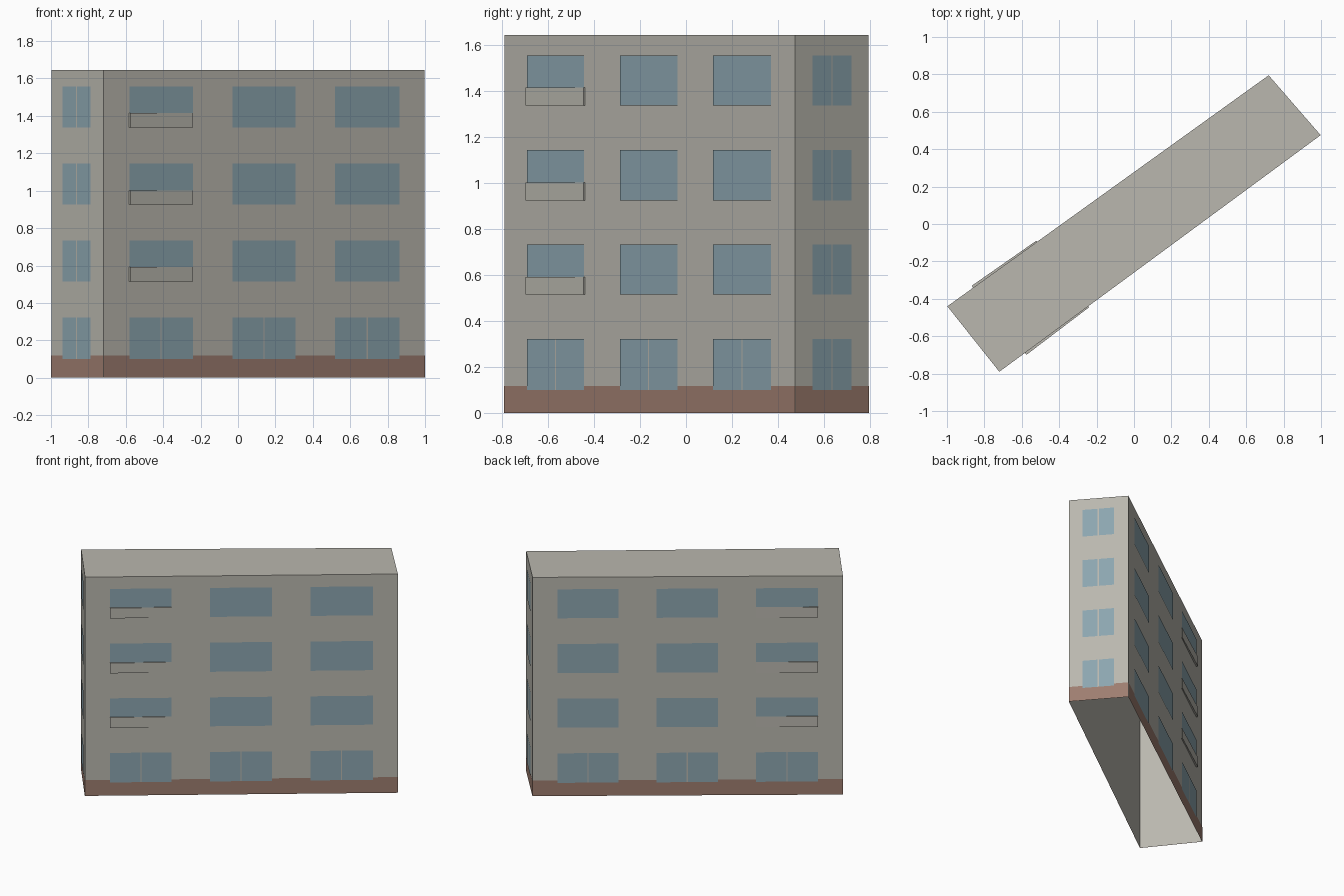
import bpy, bmesh
from mathutils import Vector

if "Cube" in bpy.data.objects:
    bpy.data.objects.remove(bpy.data.objects["Cube"])


def material(name, srgb):
    rgba = [(c / 255) ** 2.2 for c in srgb] + [1]
    m = bpy.data.materials.new(name)
    m.use_nodes = True
    m.diffuse_color = rgba
    bsdf = next(n for n in m.node_tree.nodes if n.type == "BSDF_PRINCIPLED")
    bsdf.inputs["Base Color"].default_value = rgba
    return m


plaster = material("grey plaster", (184, 182, 173))
glass = material("blue glass", (139, 164, 174))
brick = material("brown plinth", (156, 124, 111))

HEIGHT = 1.645
PLINTH = 0.118
A, B, C, D = [Vector(p) for p in
              ((-0.998, -0.44, 0), (-0.72, -0.79, 0), (0.998, 0.475, 0), (0.72, 0.795, 0))]
FLOORS = [(0.1, 0.322), (0.515, 0.733), (0.925, 1.145), (1.338, 1.556)]
BAYS = [(0.08, 0.277), (0.4, 0.597), (0.72, 0.92)]
GLASS_OUT = 0.004


class Facade:
    """Places points on a wall by fraction along it, height and distance out."""

    def __init__(self, start, end):
        self.start, self.run = start, end - start
        self.out = Vector((self.run.y, -self.run.x, 0)).normalized()

    def at(self, u, z, d=0.0):
        return self.start + self.run * u + self.out * d + Vector((0, 0, z))


def make(name, mat, quads):
    bm = bmesh.new()
    for q in quads:
        bm.faces.new([bm.verts.new(p) for p in q])
    bmesh.ops.remove_doubles(bm, verts=bm.verts, dist=0.0001)
    mesh = bpy.data.meshes.new(name)
    bm.to_mesh(mesh)
    bm.free()
    mesh.materials.append(mat)
    obj = bpy.data.objects.new(name, mesh)
    bpy.context.collection.objects.link(obj)
    return obj


def plate(f, u0, u1, z0, z1, d):
    return [f.at(u0, z0, d), f.at(u1, z0, d), f.at(u1, z1, d), f.at(u0, z1, d)]


def wedge(f, u0, u1, z0, z1, d0, d1):
    """Shallow balcony parapet with front, top, underside and ends."""
    back = [f.at(u0, z0), f.at(u1, z0), f.at(u1, z1), f.at(u0, z1)]
    front = [f.at(u0, z0, d0), f.at(u1, z0, d1), f.at(u1, z1, d1), f.at(u0, z1, d0)]
    sides = [[back[i], back[(i + 1) % 4], front[(i + 1) % 4], front[i]] for i in range(4)]
    return [front] + sides


facades = {"right_end": Facade(A, B), "front": Facade(B, C),
           "left_end": Facade(C, D), "back": Facade(D, A)}

# Building shell, open underneath
top = Vector((0, 0, HEIGHT))
make("walls_and_roof", plaster,
     [plate(f, 0, 1, 0, HEIGHT, 0) for f in facades.values()]
     + [[p + top for p in (A, B, C, D)]])

for side, f in facades.items():
    is_end = side.endswith("end")
    # Plinth band
    make(side + "_plinth", brick, [plate(f, 0, 1, 0, PLINTH, 0.002)])

    # Windows, split in two on the ends and on the ground floor
    panes, mullions, parapets = [], [], []
    half = 0.004 / f.run.length
    for level, (z0, z1) in enumerate(FLOORS):
        for u0, u1 in ([(0.225, 0.76)] if is_end else BAYS):
            if is_end or level == 0:
                mid = (u0 + u1) / 2
                panes += [plate(f, u0, mid - half, z0, z1, GLASS_OUT),
                          plate(f, mid + half, u1, z0, z1, GLASS_OUT)]
                mullions.append(plate(f, mid - half, mid + half, z0, z1, GLASS_OUT))
            else:
                panes.append(plate(f, u0, u1, z0, z1, GLASS_OUT))
        # Parapets in the bay nearest the right end
        if not is_end and level > 0:
            bay, depth = (BAYS[0], (0.013, 0.007)) if side == "front" else (BAYS[2], (0.007, 0.013))
            parapets += wedge(f, *bay, z0, z0 + 0.077, *depth)
    make(side + "_windows", glass, panes)
    make(side + "_mullions", plaster, mullions)
    if parapets:
        make(side + "_balconies", plaster, parapets)
